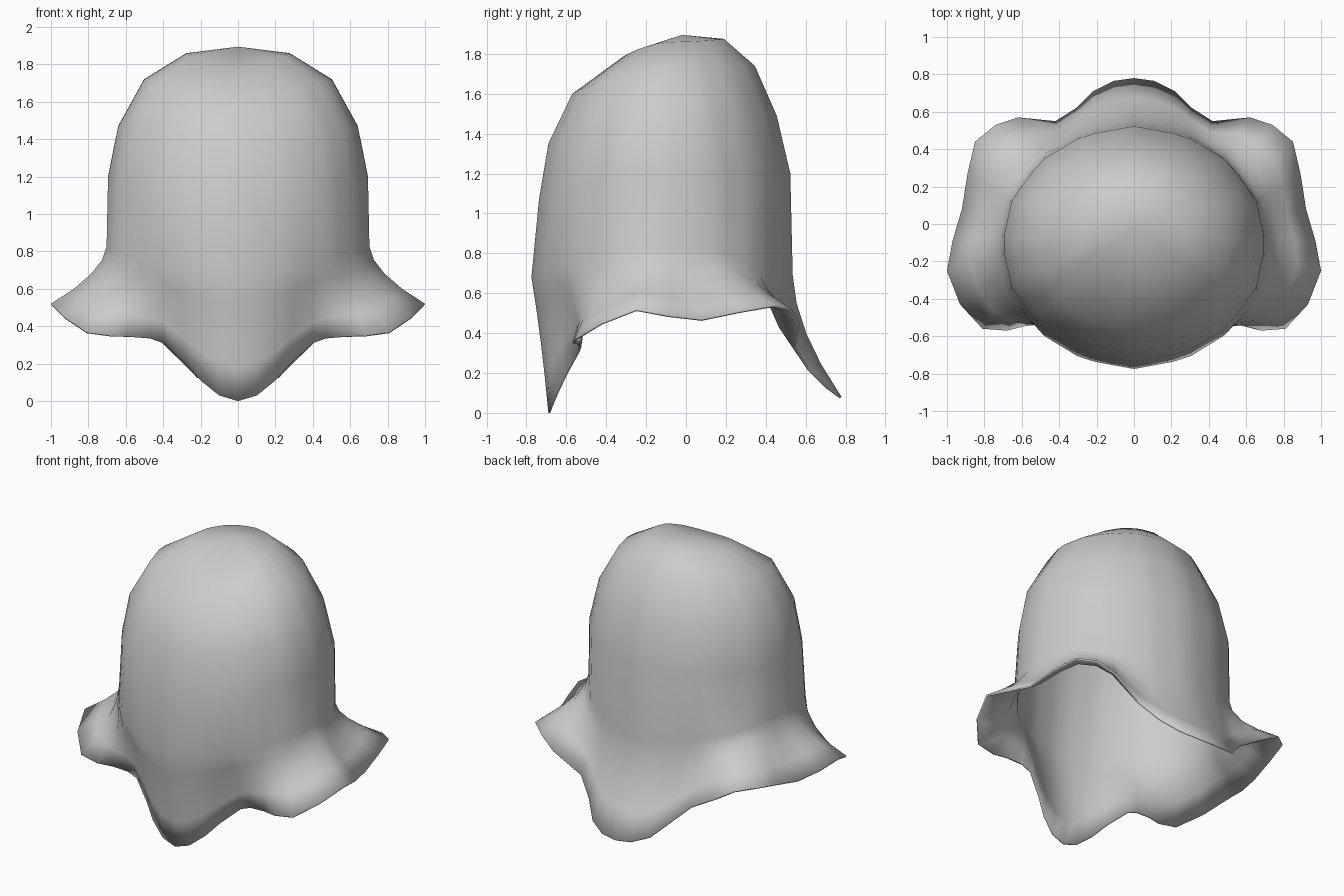
import bpy, bmesh
from math import sin, cos, pi, floor
from mathutils import Vector

if "Cube" in bpy.data.objects:
    bpy.data.objects.remove(bpy.data.objects["Cube"])

# crown rings: half width, side z, front y, front z, back y, back z
RINGS = [
    (.28, 1.86, -.31, 1.79, .19, 1.875),
    (.51, 1.72, -.57, 1.60, .345, 1.74),
    (.65, 1.47, -.69, 1.35, .455, 1.49),
    (.705, 1.20, -.737, 1.07, .523, 1.20),
    (.713, .83, -.775, .68, .535, .69),
]
# draped hem, right half, front tip to back tip
RIM = [(0, -.69, 0), (.1, -.68, .03), (.2, -.645, .11), (.28, -.6, .2),
       (.4, -.54, .31), (.47, -.535, .335), (.58, -.545, .345), (.68, -.57, .35),
       (.81, -.56, .37), (.93, -.43, .45), (1, -.25, .52), (.97, -.09, .49),
       (.92, .08, .47), (.89, .27, .51), (.85, .44, .54), (.74, .53, .52),
       (.62, .57, .45), (.42, .55, .33), (.31, .62, .22), (.22, .71, .13),
       (.11, .765, .09), (0, .78, .08)]
HALF = len(RIM) - 1
N = 2 * HALF


def crown_point(ring, a):
    w, zs, yf, zf, yb, zb = ring
    c = cos(a)
    y = (yf + yb) / 2 - c * (yb - yf) / 2
    z = zs + ((zf if c > 0 else zb) - zs) * c * c
    return Vector((w * sin(a), y, z))


def faceted(ring, a):
    # the crown has sixteen sides
    step = pi / 8
    k = floor(a / step + 1e-6)
    return crown_point(ring, k * step).lerp(crown_point(ring, (k + 1) * step), a / step - k)


def column(i):
    j = i if i <= HALF else N - i
    a = pi * j / HALF
    pts = [faceted(r, a) for r in RINGS]
    # flared skirt: curve from crown down to hem
    p0, p2 = pts[-1], Vector(RIM[j])
    centre = Vector((0, -.12))
    inward = (p2.xy - centre).length < (p0.xy - centre).length
    p1 = p0.lerp(p2, .6 if inward else .05)
    p1.z = p0.z + (p2.z - p0.z) * .45
    for t in (.25, .5, .75, 1):
        pts.append(p0 * (1 - t) ** 2 + p1 * 2 * t * (1 - t) + p2 * t * t)
    if i > HALF:
        pts = [Vector((-p.x, p.y, p.z)) for p in pts]
    return pts


bm = bmesh.new()
top = bm.verts.new((0, -.02, 1.895))
cols = [[bm.verts.new(p) for p in column(i)] for i in range(N)]
for i in range(N):
    a, b = cols[i], cols[(i + 1) % N]
    bm.faces.new((top, a[0], b[0]))
    for k in range(len(a) - 1):
        bm.faces.new((a[k], a[k + 1], b[k + 1], b[k]))
for f in bm.faces:
    f.smooth = True
bm.normal_update()
bm.verts.index_update()
hem_ids = [c[-1].index for c in cols]
mesh = bpy.data.meshes.new("hood")
bm.to_mesh(mesh)
bm.free()
hood = bpy.data.objects.new("hood", mesh)
bpy.context.collection.objects.link(hood)

# cloth thickness, thinner at the hem
group = hood.vertex_groups.new(name="thickness")
group.add(list(range(len(mesh.vertices))), 1.0, 'REPLACE')
group.add(hem_ids, .4, 'REPLACE')
solid = hood.modifiers.new("thickness", 'SOLIDIFY')
solid.thickness = .028
solid.offset = -1
solid.vertex_group = "thickness"

bpy.context.view_layer.objects.active = hood
hood.select_set(True)
bpy.ops.object.shade_smooth_by_angle(angle=1.0)
